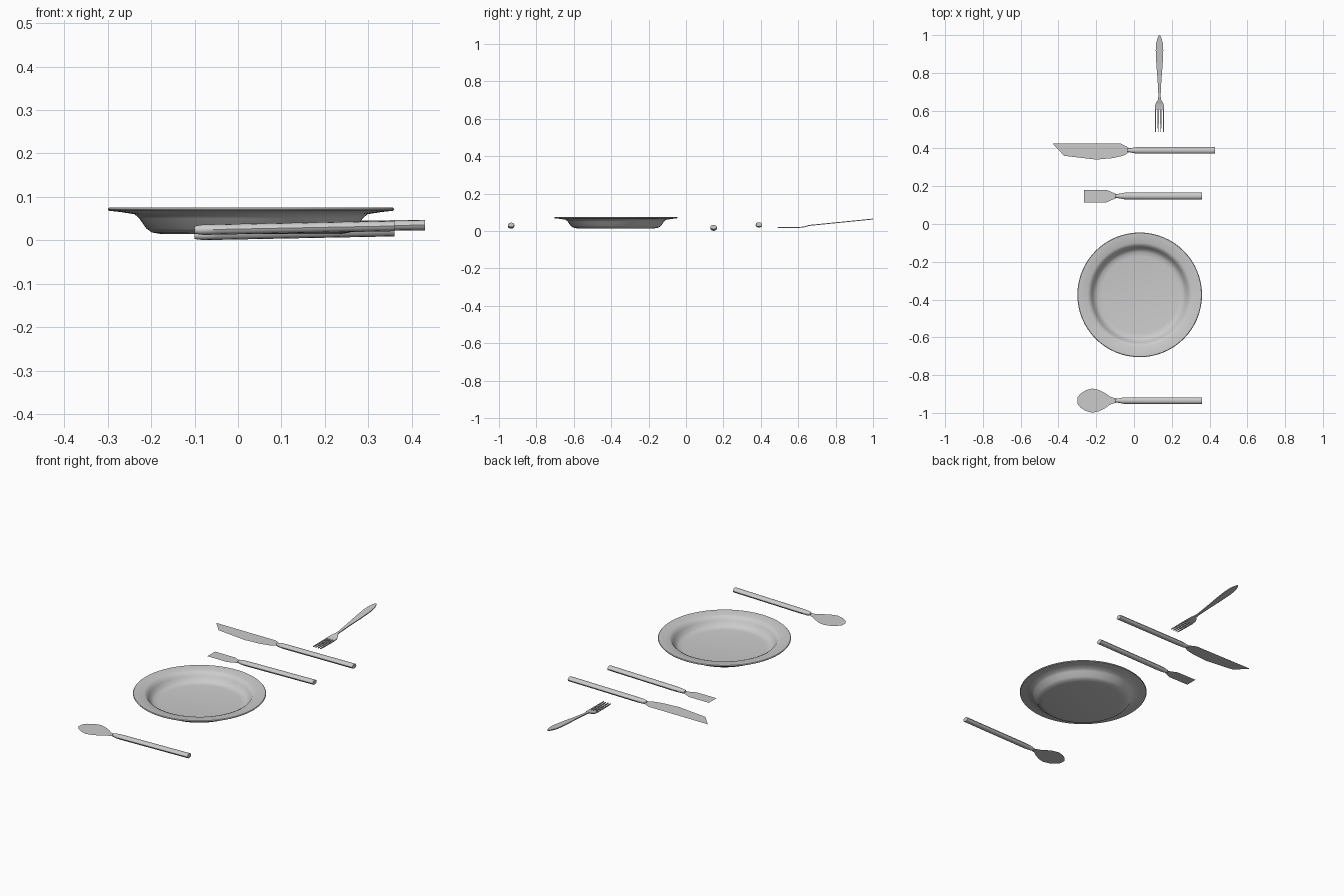
import bpy, bmesh, math

if "Cube" in bpy.data.objects:
    bpy.data.objects.remove(bpy.data.objects["Cube"])


def finish(name, bm, smooth=False):
    bmesh.ops.recalc_face_normals(bm, faces=bm.faces)
    me = bpy.data.meshes.new(name)
    bm.to_mesh(me)
    bm.free()
    ob = bpy.data.objects.new(name, me)
    bpy.context.collection.objects.link(ob)
    if smooth:
        bpy.ops.object.select_all(action='DESELECT')
        ob.select_set(True)
        bpy.context.view_layer.objects.active = ob
        bpy.ops.object.shade_smooth_by_angle(angle=math.radians(35))
    return ob


def loft(bm, rings):
    """Skin closed rings of points in order and cap both ends."""
    vs = [[bm.verts.new(p) for p in r] for r in rings]
    n = len(vs[0])
    for a, b in zip(vs, vs[1:]):
        for i in range(n):
            j = (i + 1) % n
            bm.faces.new((a[i], a[j], b[j], b[i]))
    bm.faces.new(vs[0])
    bm.faces.new(vs[-1])


def handle(name, x0, x1, y, z0, z1):
    """Oval bar with a pinched neck at x0, running to x1."""
    stations = [(x0, 0.008, 0.009), (x0 + 0.02, 0.012, 0.012),
                (x0 + 0.05, 0.0175, 0.012), (x1, 0.0175, 0.012)]
    rings = []
    for x, ry, rz in stations:
        zc = z0 + (z1 - z0) * (x - x0) / (x1 - x0)
        rings.append([(x, y + ry * math.cos(k * math.pi / 6),
                       zc + rz * math.sin(k * math.pi / 6)) for k in range(12)])
    bm = bmesh.new()
    loft(bm, rings)
    finish(name, bm, True)


def blade(name, outline, z):
    """Paper-thin flat blade."""
    bm = bmesh.new()
    bm.faces.new([bm.verts.new((x, y, z)) for x, y in outline])
    finish(name, bm)


def mirrored(y, half):
    return [(x, y + h) for x, h in half] + [(x, y - h) for x, h in reversed(half)]


# Plate: lathed profile, underside out to the lip and back to the well
profile = [(0.0, 0.014), (0.205, 0.014), (0.228, 0.018), (0.241, 0.027),
           (0.257, 0.050), (0.268, 0.060), (0.30, 0.065), (0.327, 0.068),
           (0.33, 0.072), (0.327, 0.075), (0.275, 0.072), (0.262, 0.066),
           (0.252, 0.050), (0.240, 0.031), (0.227, 0.023), (0.205, 0.020), (0.0, 0.020)]
bm = bmesh.new()
pv = [bm.verts.new((0.03 + r, -0.375, z)) for r, z in profile]
edges = [bm.edges.new(p) for p in zip(pv, pv[1:])]
bmesh.ops.spin(bm, geom=pv + edges, cent=(0.03, -0.375, 0), axis=(0, 0, 1),
               angle=2 * math.pi, steps=64)
bmesh.ops.remove_doubles(bm, verts=bm.verts, dist=1e-5)
finish("plate", bm, True)

# Spoon
handle("spoon_handle", -0.10, 0.36, -0.935, 0.024, 0.033)
blade("spoon_bowl", mirrored(-0.935, [
    (-0.30, 0.016), (-0.282, 0.038), (-0.255, 0.055), (-0.22, 0.064), (-0.185, 0.056),
    (-0.15, 0.038), (-0.125, 0.020), (-0.09, 0.010)]), 0.022)

# Butter knife
handle("butter_knife_handle", -0.10, 0.36, 0.148, 0.012, 0.021)
blade("butter_knife_blade", mirrored(0.148, [
    (-0.265, 0.033), (-0.145, 0.033), (-0.12, 0.022), (-0.09, 0.009)]), 0.009)

# Carving knife
handle("carving_knife_handle", -0.035, 0.43, 0.39, 0.030, 0.035)
blade("carving_knife_blade", [
    (-0.43, 0.425), (-0.07, 0.425), (-0.045, 0.413), (-0.02, 0.398), (-0.02, 0.384),
    (-0.055, 0.362), (-0.11, 0.349), (-0.20, 0.341), (-0.37, 0.361)], 0.029)

# Fork: body lofted from (y, half width, height), tines added as tapered bars
FX, T = 0.135, 0.0025


def bar(bm, stations):
    loft(bm, [[(x - w, y, z - T), (x + w, y, z - T), (x + w, y, z + T), (x - w, y, z + T)]
              for x, y, w, z in stations])


bm = bmesh.new()
body = [(0.605, 0.025, 0.0195), (0.63, 0.023, 0.021), (0.645, 0.017, 0.026),
        (0.658, 0.008, 0.030), (0.68, 0.006, 0.032), (0.76, 0.010, 0.040),
        (0.85, 0.017, 0.049), (0.92, 0.020, 0.056), (0.96, 0.017, 0.060),
        (0.985, 0.010, 0.0625), (1.0, 0.003, 0.064)]
bar(bm, [(FX, y, w, z) for y, w, z in body])
for i in range(4):
    off = (i - 1.5) * 0.0142
    bar(bm, [(FX + off * 1.0, 0.488, 0.0015, 0.020), (FX + off, 0.53, 0.0032, 0.0195),
             (FX + off, 0.605, 0.0038, 0.0195)])
finish("fork", bm, True)
